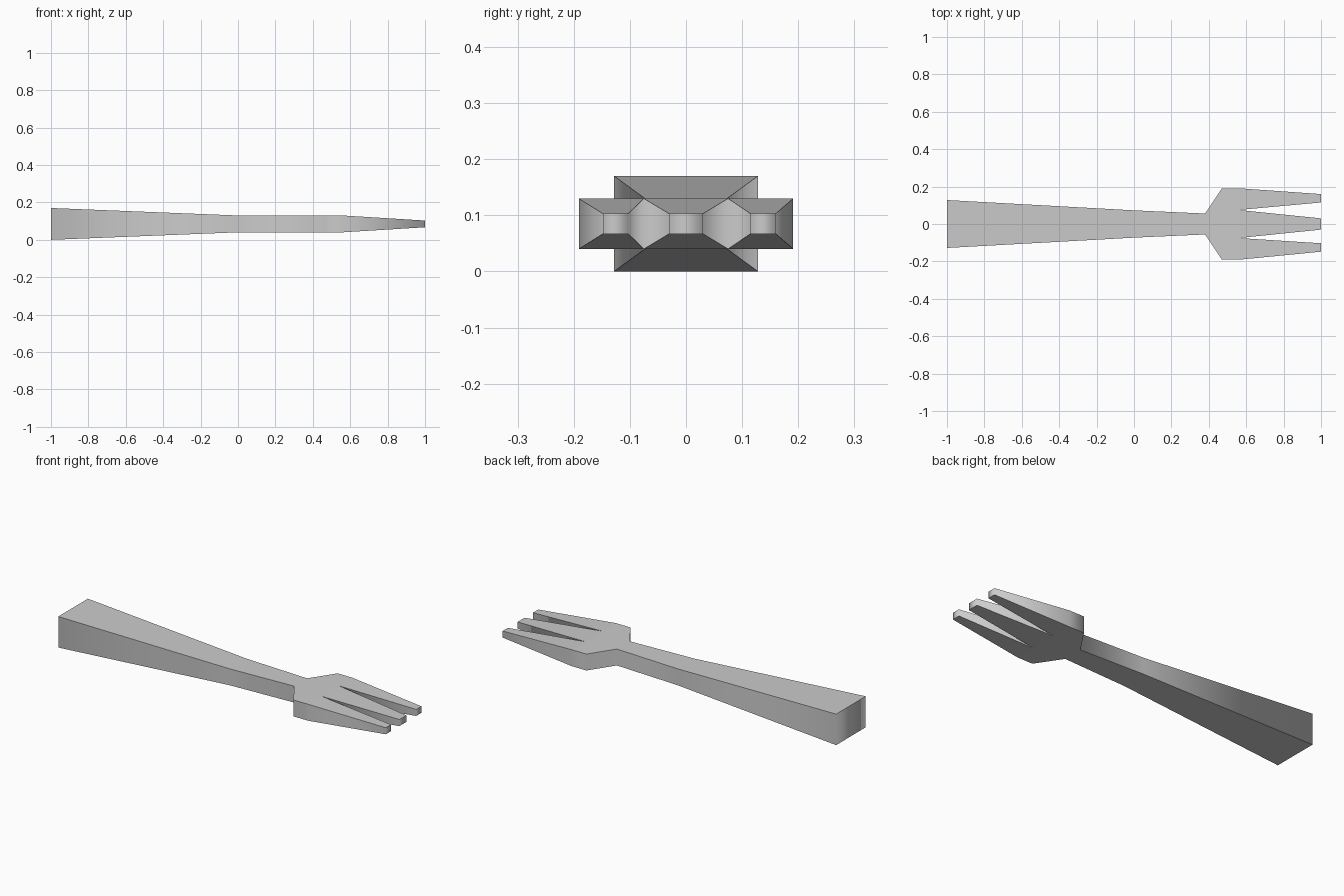
import bpy
import bmesh

cube = bpy.data.objects.get("Cube")
if cube:
    bpy.data.objects.remove(cube, do_unlink=True)

mat = bpy.data.materials.new("steel grey")
mat.use_nodes = True
colour = (0.6, 0.6, 0.6, 1)
mat.diffuse_color = colour
mat.node_tree.nodes["Principled BSDF"].inputs["Base Color"].default_value = colour

MID = 0.085  # height of the centre plane
# Half thickness at each bend along the length
HALF = {-1: 0.085, 0: 0.045, 0.38: 0.045, 0.47: 0.045, 0.56: 0.045, 1: 0.018}

# Handle: two tapering panels; head: flared hexagon with the tine roots
panels = [
    [(-1, -0.128), (0, -0.073), (0, 0.073), (-1, 0.128)],
    [(0, -0.073), (0.38, -0.056), (0.38, 0.056), (0, 0.073)],
    [(0.38, -0.056), (0.47, -0.191), (0.56, -0.191), (0.56, -0.075),
     (0.56, 0.075), (0.56, 0.191), (0.47, 0.191), (0.38, 0.056)],
]
# Tines: root span and tip span in y
for r0, r1, t0, t1 in [(-0.191, -0.075, -0.148, -0.103),
                       (-0.075, 0.075, -0.03, 0.03),
                       (0.075, 0.191, 0.115, 0.16)]:
    panels.append([(0.56, r0), (1, t0), (1, t1), (0.56, r1)])

bm = bmesh.new()
verts = {}


def vert(x, y, side):
    key = (x, y, side)
    if key not in verts:
        verts[key] = bm.verts.new((x, y, MID + side * HALF[x]))
    return verts[key]


# Top and bottom skins
for loop in panels:
    bm.faces.new([vert(x, y, 1) for x, y in loop])
    bm.faces.new([vert(x, y, -1) for x, y in reversed(loop)])

# Smooth side walls joined along the open rim, with sharp rims
pairs = {v: verts[(x, y, -s)] for (x, y, s), v in verts.items()}
rim = [e for e in bm.edges if e.is_boundary]
for e in rim:
    a, b = e.verts
    if a.co.z > MID:
        wall = bm.faces.new([a, b, pairs[b], pairs[a]])
        wall.smooth = True
    e.smooth = False
bmesh.ops.recalc_face_normals(bm, faces=bm.faces)

mesh = bpy.data.meshes.new("fork")
bm.to_mesh(mesh)
bm.free()
mesh.materials.append(mat)
fork = bpy.data.objects.new("fork", mesh)
bpy.context.collection.objects.link(fork)
